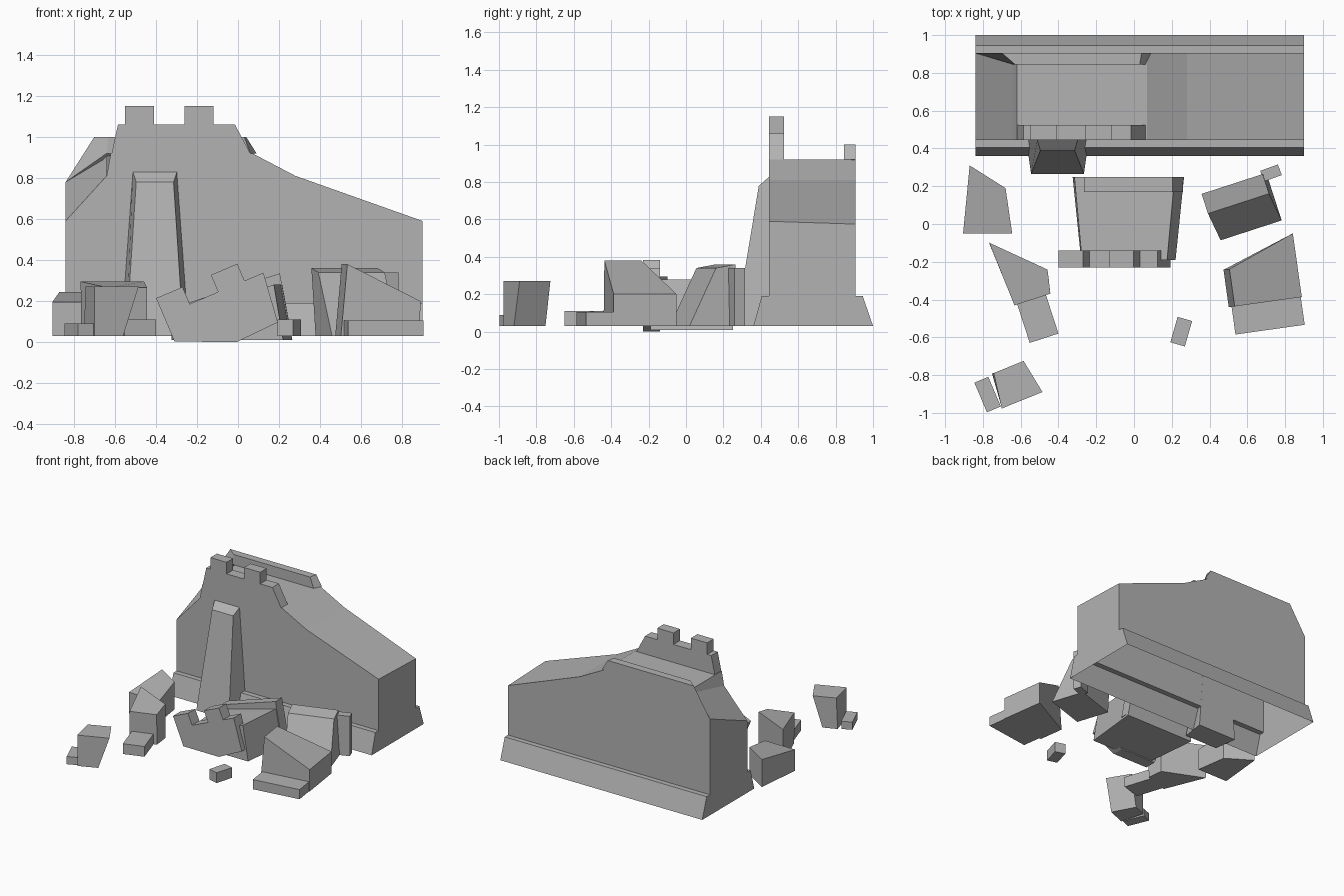
import bpy, bmesh
from math import radians
from mathutils import Matrix, Vector

cube = bpy.data.objects.get("Cube")
if cube:
    bpy.data.objects.remove(cube, do_unlink=True)

GREY = (0.45, 0.45, 0.45, 1)
stone = bpy.data.materials.new("grey_stone")
stone.use_nodes = True
stone.diffuse_color = GREY
stone.node_tree.nodes["Principled BSDF"].inputs["Base Color"].default_value = GREY

GROUND = 0.03
LEDGE = 0.19
WALL_FRONT, WALL_BACK = 0.445, 0.905
WALK = 0.92
MERLON, SPACING, RISE = 0.14, 0.29, 0.09


def finish(name, bm):
    bmesh.ops.recalc_face_normals(bm, faces=bm.faces)
    mesh = bpy.data.meshes.new(name)
    bm.to_mesh(mesh)
    bm.free()
    mesh.materials.append(stone)
    obj = bpy.data.objects.new(name, mesh)
    bpy.context.collection.objects.link(obj)


def loft(name, rings, closed=True):
    """Join matching rings of points into a skin with capped ends."""
    bm = bmesh.new()
    rows = [[bm.verts.new(point) for point in ring] for ring in rings]
    count = len(rows[0])
    for near, far in zip(rows, rows[1:]):
        for i in range(count if closed else count - 1):
            j = (i + 1) % count
            bm.faces.new((near[i], near[j], far[j], far[i]))
    bm.faces.new(rows[0])
    bm.faces.new(rows[-1])
    finish(name, bm)


def upright(name, front, back, y_front, y_back):
    """Upright plate between a front and a back outline in x and z."""
    loft(name, [[(x, y_front, z) for x, z in front],
                [(x, y_back, z) for x, z in back]])


def merlons(start, level):
    """Outline of two merlons with a gap between them."""
    outline = []
    for left in (start, start + SPACING):
        right = left + MERLON
        outline += [(left, level), (left, level + RISE),
                    (right, level + RISE), (right, level)]
    return outline


def block(name, at, size, yaw=0, top=(1, 1), lean=(0, 0), slope=(0, 0), back=(0, 0), floor=GROUND):
    """Hewn block: 'top' scales and 'lean' shifts the upper face, 'slope' is its
    rise along x and y, 'back' widens and slants the rear side."""
    bm = bmesh.new()
    bmesh.ops.create_cube(bm, size=1)
    turn = Matrix.Rotation(radians(yaw), 3, 'Z')
    for vert in bm.verts:
        u, v, w = vert.co
        x, y, z = u * size[0], v * size[1], 0
        if v > 0:
            x += back[0] * u
            y += back[1] * u
        if w > 0:
            x = x * top[0] + lean[0]
            y = y * top[1] + lean[1]
            z = size[2] + slope[0] * u + slope[1] * v
        vert.co = turn @ Vector((x, y, z)) + Vector((*at, floor))
    finish(name, bm)


# Main wall with flared plinth, hollow underneath: x, front height, back height
stations = [(-0.84, 0.59, 0.78), (-0.64, 0.81, WALK), (-0.62, WALK, WALK),
            (0.07, WALK, WALK), (0.28, 0.81, 0.81), (0.9, 0.59, 0.575)]
loft("main_wall", [
    [(x, 0.36, GROUND), (x, 0.405, LEDGE), (x, WALL_FRONT, LEDGE), (x, WALL_FRONT, front),
     (x, WALL_BACK, back), (x, WALL_BACK, LEDGE), (x, 0.945, LEDGE), (x, 1, GROUND)]
    for x, front, back in stations], closed=False)

# Front parapet with two merlons
crest = 1.06
battlement = [(-0.64, 0.81), (-0.585, crest), *merlons(-0.55, crest), (-0.015, crest), (0.06, WALK)]
upright("front_parapet", battlement, battlement, WALL_FRONT, 0.525)

# Rear parapet, running out into the broken left end
upright("rear_parapet",
        [(-0.64, WALK), (-0.63, 1), (0.03, 1), (0.06, WALK)],
        [(-0.84, 0.78), (-0.7, 1), (0.04, 1), (0.09, WALK)], 0.845, WALL_BACK)

# Tapered buttress
block("buttress", at=(-0.405, 0.355), size=(0.28, 0.18, 0.775), back=(0.05, 0),
      top=(0.65, 0.32), lean=(0, 0.063), slope=(0, 0.05))

# Fallen tower top: tilted battlement, floor and rear parapet
tilt = Matrix.Rotation(radians(23), 2)
broken = [*merlons(0, 0), (0.53, 0), (0.5, -0.25), (0.28, -0.26), (0, -0.14)]
fallen = [tilt @ Vector(point) + Vector((-0.364, 0.131)) for point in broken]
upright("fallen_battlement", fallen, fallen, -0.23, -0.14)
block("fallen_floor", at=(-0.03, 0.03), size=(0.5, 0.44, 0.2), back=(0.09, 0),
      top=(0.9, 1), lean=(-0.02, 0), slope=(0.14, 0), floor=0.01)
block("fallen_rear_parapet", at=(0, 0.21), size=(0.52, 0.08, 0.23),
      top=(0.9, 1), lean=(-0.03, 0), slope=(0.15, 0))

# Right rear rubble: leaning block with a thin end tab
block("leaning_block", at=(0.58, 0.09), size=(0.34, 0.26, 0.32), yaw=18,
      top=(1, 0.42), lean=(-0.02, 0.08), slope=(0, 0.02))
block("leaning_block_tab", at=(0.725, 0.27), size=(0.1, 0.06, 0.31), yaw=20)

# Right front rubble: sloped block with a low step
block("sloped_block", at=(0.676, -0.28), size=(0.39, 0.27, 0.26), yaw=8,
      top=(0.92, 1), lean=(0.016, 0), slope=(-0.18, 0), back=(0, 0.14))
block("sloped_block_step", at=(0.71, -0.485), size=(0.37, 0.15, 0.075), yaw=8)

# Small loose stone
block("small_stone", at=(0.25, -0.57), size=(0.08, 0.14, 0.08), yaw=-16)

# Left rear rubble
block("left_block", at=(-0.775, 0.1), size=(0.26, 0.3, 0.19),
      slope=(0, 0.05), back=(-0.07, -0.12))

# Left middle rubble: tall block with a low step
block("left_tall_block", at=(-0.575, -0.285), size=(0.2, 0.23, 0.25), yaw=18,
      top=(1, 1.05), slope=(0, 0.03), back=(0.05, -0.22))
block("left_tall_block_step", at=(-0.51, -0.5), size=(0.16, 0.22, 0.08), yaw=18)

# Left front rubble: flaring block with a low step
block("corner_block", at=(-0.665, -0.86), size=(0.15, 0.19, 0.24), yaw=22,
      top=(1.55, 1), lean=(0.04, 0), back=(-0.04, 0))
block("corner_block_step", at=(-0.775, -0.903), size=(0.08, 0.17, 0.06), yaw=23)
